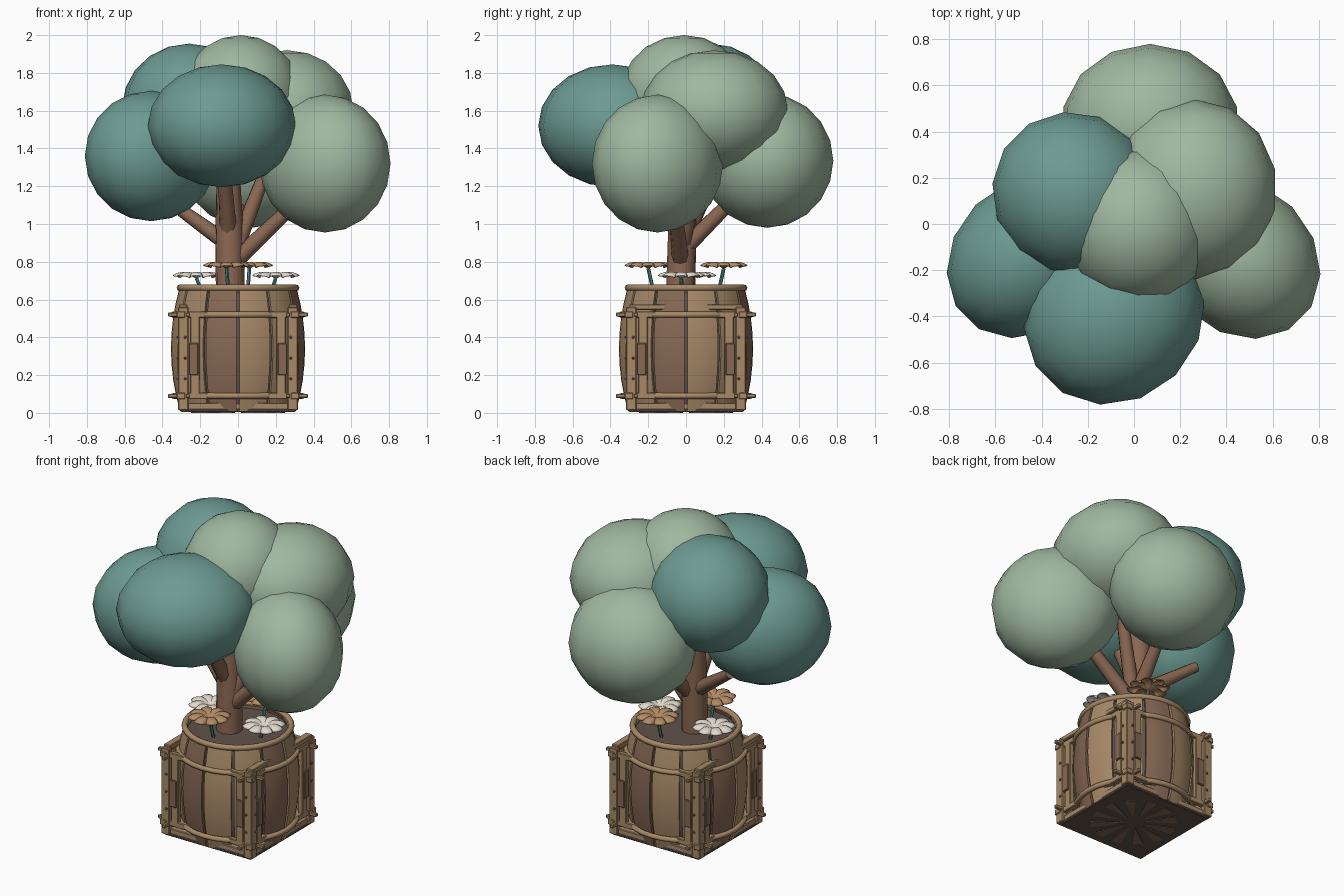
import bpy, bmesh, math
from mathutils import Matrix, Vector

old = bpy.data.objects.get("Cube")
if old:
    bpy.data.objects.remove(old, do_unlink=True)


def material(name, rgb):
    lin = [((c / 255 + 0.055) / 1.055) ** 2.4 for c in rgb] + [1]
    m = bpy.data.materials.new(name)
    m.use_nodes = True
    m.diffuse_color = lin
    m.node_tree.nodes["Principled BSDF"].inputs["Base Color"].default_value = lin
    return m


SAGE = material("sage leaves", (160, 184, 160))
TEAL = material("teal leaves", (108, 155, 146))
BARK = material("bark", (138, 103, 82))
TAN = material("tan wood", (168, 138, 104))
BROWN = material("brown wood", (134, 104, 84))
SOIL = material("dark soil", (98, 82, 75))
WHITE = material("white petals", (226, 219, 206))
ORANGE = material("amber petals", (180, 140, 102))
STEM = material("stem green", (76, 132, 126))


def make(name, bm, mat, smooth=None):
    bmesh.ops.recalc_face_normals(bm, faces=bm.faces)
    me = bpy.data.meshes.new(name)
    bm.to_mesh(me)
    bm.free()
    me.materials.append(mat)
    ob = bpy.data.objects.new(name, me)
    bpy.context.collection.objects.link(ob)
    if smooth:
        select(ob)
        bpy.ops.object.shade_smooth_by_angle(angle=math.radians(smooth))
    return ob


def select(ob):
    bpy.ops.object.select_all(action='DESELECT')
    ob.select_set(True)
    bpy.context.view_layer.objects.active = ob


def loft(bm, rows):
    """Skin closed rows of points with quads."""
    vs = [[bm.verts.new(p) for p in row] for row in rows]
    n = len(rows[0])
    for a, b in zip(vs, vs[1:]):
        for i in range(n):
            j = (i + 1) % n
            bm.faces.new((a[i], a[j], b[j], b[i]))
    return vs


def polar(r, a, z):
    return (r * math.cos(a), r * math.sin(a), z)


def tube(name, points, mat, closed=False, sides=2):
    """Tapered tube; each point is (position, radius)."""
    cu = bpy.data.curves.new(name, 'CURVE')
    cu.dimensions = '3D'
    cu.bevel_depth = 1
    cu.bevel_resolution = sides
    cu.use_fill_caps = True
    sp = cu.splines.new('POLY')
    sp.points.add(len(points) - 1)
    for p, (co, r) in zip(sp.points, points):
        p.co = (*co, 1)
        p.radius = r
    sp.use_cyclic_u = closed
    sp.use_smooth = True
    cu.materials.append(mat)
    ob = bpy.data.objects.new(name, cu)
    bpy.context.collection.objects.link(ob)
    select(ob)
    bpy.ops.object.convert(target='MESH')
    bpy.ops.object.shade_smooth_by_angle(angle=math.radians(50))


def ring(name, r, z, thick, mat):
    tube(name, [(polar(r, math.tau * i / 32, z), thick) for i in range(32)], mat, True)


# Leaf clumps: centre, radii, turn about z
clumps = [
    ("top_clump", (0.015, -0.01, 1.68), (0.325, 0.34, 0.32), 0, SAGE),
    ("upper_right_clump", (-0.257, 0.128, 1.615), (0.365, 0.35, 0.34), -45, TEAL),
    ("upper_left_clump", (0.26, 0.15, 1.6), (0.36, 0.39, 0.32), 0, SAGE),
    ("front_clump", (-0.085, -0.39, 1.52), (0.41, 0.375, 0.325), 45, TEAL),
    ("lower_right_clump", (-0.46, -0.143, 1.36), (0.38, 0.32, 0.345), 45, TEAL),
    ("lower_left_clump", (0.46, -0.15, 1.32), (0.375, 0.318, 0.365), -45, SAGE),
    ("back_clump", (0.07, 0.43, 1.335), (0.385, 0.35, 0.355), 0, SAGE),
]
for name, pos, size, turn, mat in clumps:
    bm = bmesh.new()
    bmesh.ops.create_uvsphere(bm, u_segments=14, v_segments=10, radius=1)
    spin = Matrix.Rotation(math.radians(turn), 3, 'Z').to_quaternion()
    bm.transform(Matrix.LocRotScale(Vector(pos), spin, Vector(size)))
    make(name, bm, mat, 80)

# Trunk and branches
tube("trunk", [((-0.04, -0.03, 0.6), 0.078), ((-0.045, -0.02, 0.95), 0.076),
               ((-0.05, -0.01, 1.2), 0.065), ((-0.03, 0, 1.55), 0.05)], BARK, sides=3)
branches = [
    ("left_branch", (0, -0.03, 0.82), (0.4, -0.07, 1.2)),
    ("right_branch", (-0.06, -0.02, 0.9), (-0.38, 0.1, 1.13)),
    ("back_branch", (-0.03, 0, 0.88), (0.03, 0.36, 1.24)),
    ("upper_branch", (0, -0.02, 0.9), (0.2, 0.1, 1.42)),
    ("front_branch", (-0.05, -0.04, 0.95), (-0.08, -0.3, 1.4)),
]
for name, a, b in branches:
    mid = Vector(a).lerp(Vector(b), 0.4)
    tube(name, [(a, 0.045), (mid, 0.04), (b, 0.03)], BARK)


# Barrel staves around a dark core
def bulge(z):
    return 0.355 - 0.05 * ((z - 0.34) / 0.34) ** 2


heights = [0.01 + 0.65 * i / 8 for i in range(9)]
half = math.radians(13.6)
for k in range(12):
    mid = math.radians(30 * k + 15)
    arc = [mid + half * t for t in (-1, -0.5, 0, 0.5, 1)]
    bm = bmesh.new()
    rows = []
    for z in heights:
        r = bulge(z)
        rows.append([polar(r, a, z) for a in arc]
                    + [polar(r - 0.03, a, z) for a in reversed(arc)])
    vs = loft(bm, rows)
    bm.faces.new(vs[0])
    bm.faces.new(vs[-1])
    make("barrel_stave", bm, BROWN if k % 3 == 2 else TAN, 35)

bm = bmesh.new()
turns = [math.tau * i / 36 for i in range(36)]
core = loft(bm, [[polar(bulge(z) - 0.014, a, z) for a in turns] for z in
                 [0.015] + heights[1:-1] + [0.64]])
bm.faces.new(core[0])
bm.faces.new(core[-1])
make("barrel_core_and_soil", bm, SOIL, 40)

# Wedges under the floor
for k in range(12):
    a = math.radians(30 * k + 15)
    bm = bmesh.new()
    tri = [(0.06, a), (0.25, a - 0.13), (0.25, a + 0.13)]
    ends = loft(bm, [[polar(r, t, z) for r, t in tri] for z in (0, 0.008)])
    bm.faces.new(ends[0])
    bm.faces.new(ends[1])
    make("base_wedge", bm, BROWN)

# Rim and hoops
ring("barrel_rim", 0.307, 0.662, 0.018, TAN)
ring("upper_hoop", 0.345, 0.52, 0.016, TAN)
ring("lower_hoop", 0.34, 0.09, 0.016, TAN)


# Square crate: boxes given as centre and size, front side then turned about z
def box(name, pos, size, mat, side):
    bm = bmesh.new()
    bmesh.ops.create_cube(bm, size=1)
    bm.transform(Matrix.LocRotScale(Vector(pos), None, Vector(size)))
    bmesh.ops.bevel(bm, geom=bm.edges[:], offset=0.004, segments=1, affect='EDGES')
    bm.transform(Matrix.Rotation(side * math.pi / 2, 4, 'Z'))
    make(name, bm, mat)


box("crate_floor", (0, 0, 0.012), (0.61, 0.61, 0.016), SOIL, 0)
for side in range(4):
    for s in (-1, 1):
        box("corner_post", (0.29 * s, -0.3, 0.287), (0.055, 0.035, 0.546), TAN, side)
        box("inner_plank", (0.228 * s, -0.295, 0.3), (0.05, 0.03, 0.44), TAN, side)
        box("short_block", (0.235 * s, -0.31, 0.285), (0.05, 0.02, 0.17), BROWN, side)
        for z in (0.09, 0.52):
            box("corner_bracket", (0.302 * s, -0.302, z), (0.045, 0.045, 0.035), TAN, side)
            box("peg", (0.345 * s, -0.265, z), (0.05, 0.022, 0.022), TAN, side)
        for z in (0.18, 0.29, 0.4):
            box("nail", (0.28 * s, -0.319, z), (0.014, 0.012, 0.014), BROWN, side)
    for z in (0.09, 0.52):
        box("rail", (0, -0.295, z), (0.62, 0.03, 0.035), TAN, side)
    box("bottom_rail", (0, -0.285, 0.035), (0.56, 0.035, 0.035), TAN, side)
    if side % 2:
        box("top_rail", (0, -0.29, 0.56), (0.6, 0.045, 0.03), TAN, side)

# Flowers: eight arched petals on a stem
N = 64
flowers = [
    ("white_flower", (-0.22, 0.035, 0.715), WHITE),
    ("white_flower", (0.2, -0.025, 0.715), WHITE),
    ("amber_flower", (-0.06, -0.2, 0.768), ORANGE),
    ("amber_flower", (0.06, 0.2, 0.768), ORANGE),
]
for name, (x, y, z), mat in flowers:
    bm = bmesh.new()
    rows = []
    for t in (0.05, 0.25, 0.45, 0.65, 0.85, 1):
        row = []
        for i in range(N):
            a = math.tau * i / N
            valley = 1 - abs(math.cos(4 * a)) ** 0.5
            r = 0.125 * t * (1 - 0.25 * t * valley)
            arch = 0.032 * math.sin(0.85 * math.pi * t)
            row.append(polar(r, a, arch - 0.012 * t * valley))
        rows.append(row)
    vs = loft(bm, rows)
    bm.faces.new(vs[0])
    bm.transform(Matrix.Translation((x, y, z)))
    ob = make(name, bm, mat, 40)
    ob.modifiers.new("thickness", 'SOLIDIFY').thickness = 0.006
    tube("flower_stem", [((x * 0.85, y * 0.85, 0.63), 0.01), ((x, y, z - 0.002), 0.01)],
         STEM, sides=1)
